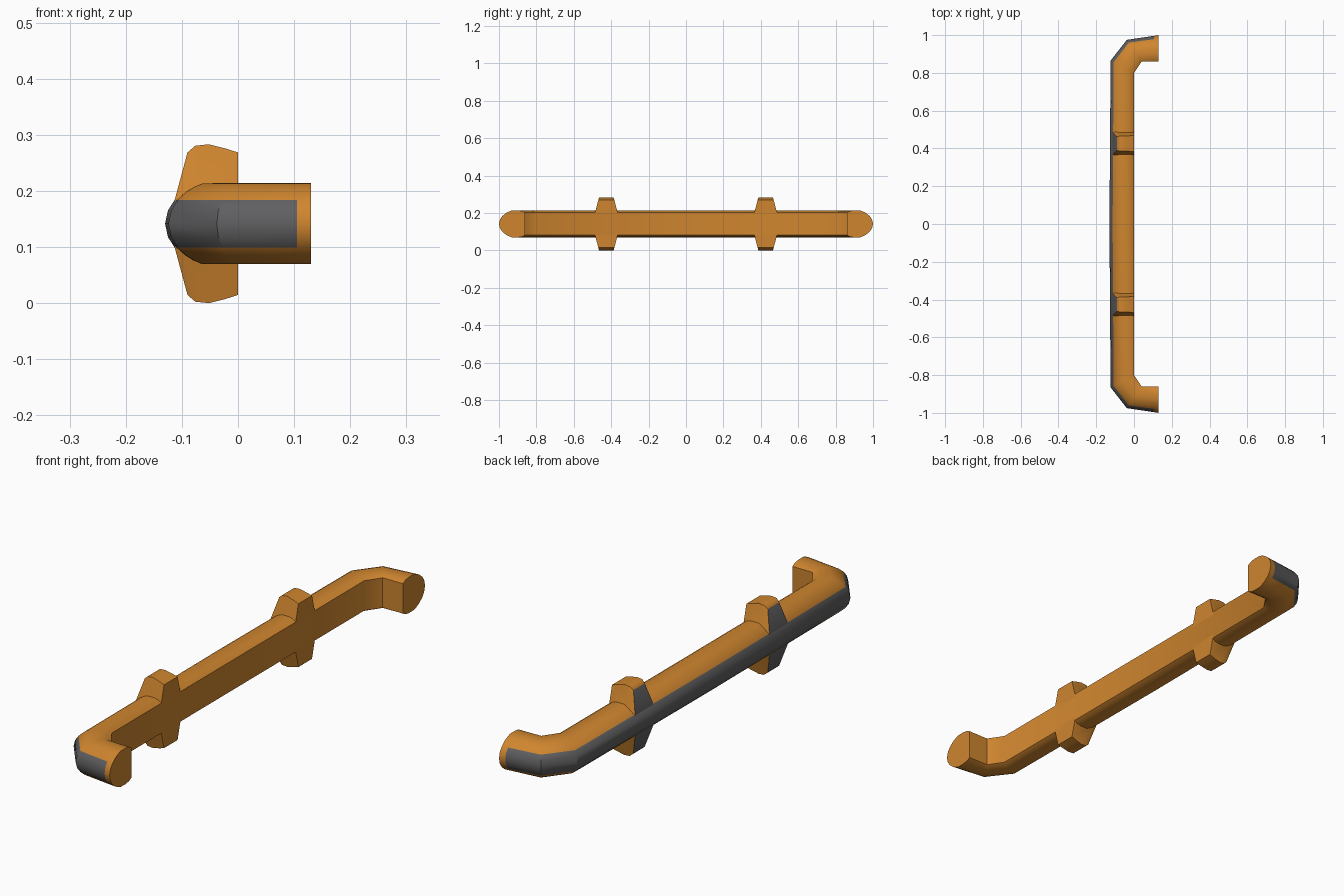
import bpy, bmesh, math

if "Cube" in bpy.data.objects:
    bpy.data.objects.remove(bpy.data.objects["Cube"])

ZC = 0.1415  # mid height of the bumper


def material(name, rgb):
    m = bpy.data.materials.new(name)
    m.diffuse_color = (*rgb, 1)
    m.use_nodes = True
    m.node_tree.nodes["Principled BSDF"].inputs["Base Color"].default_value = m.diffuse_color
    return m


ORANGE = material("orange_paint", (0.62, 0.235, 0.028))
GREY = material("dark_grey_rubber", (0.115, 0.115, 0.12))


def finish(bm, name, angle):
    bmesh.ops.recalc_face_normals(bm, faces=bm.faces)
    me = bpy.data.meshes.new(name)
    bm.to_mesh(me)
    bm.free()
    me.materials.append(ORANGE)
    me.materials.append(GREY)
    ob = bpy.data.objects.new(name, me)
    bpy.context.collection.objects.link(ob)
    bpy.ops.object.select_all(action='DESELECT')
    ob.select_set(True)
    bpy.context.view_layer.objects.active = ob
    bpy.ops.object.shade_smooth_by_angle(angle=math.radians(angle))
    return ob


# Bumper bar: D-shaped section (t from inner to outer side, half height)
half = [(0, .060), (.12, .069), (.28, .0722), (.5, .072), (.62, .066),
        (.74, .057), (.87, .042), (.96, .024)]
section = half + [(1, 0)] + [(t, -h) for t, h in reversed(half)]

# Path stations: inner point, outer point (x, y), one half then mirrored
path = [((.13, .86), (.13, 1.0)), ((.105, .86), (.105, .996)),
        ((.04, .86), (-.038, .975)), ((0, .80), (-.124, .865)),
        ((0, 0), (-.13, 0))]
path += [((a[0], -a[1]), (b[0], -b[1])) for a, b in reversed(path[:-1])]

bm = bmesh.new()
rings = []
for a, b in path:
    rings.append([bm.verts.new((a[0] + (b[0] - a[0]) * t,
                                a[1] + (b[1] - a[1]) * t, ZC + h))
                  for t, h in section])
n = len(section)
for s in range(len(rings) - 1):
    for i in range(n):
        j = (i + 1) % n
        f = bm.faces.new((rings[s][i], rings[s][j],
                          rings[s + 1][j], rings[s + 1][i]))
        # rubber strip on the outer faces, stopping short of both ends
        outer = section[i][0] > .85 and section[j][0] > .85
        if outer and 0 < s < len(rings) - 2:
            f.material_index = 1
for ring in (rings[0], rings[-1]):
    bm.faces.new(ring)
finish(bm, "bumper_bar", 35)


# Overriders: tapered lugs above and below the bar with a rubber front
lug = [(0, .045), (0, .127), (-.022, .134), (-.052, .1415), (-.076, .139),
       (-.090, .127), (-.1135, .040), (-.095, .045)]


def overrider(name, yc):
    bm = bmesh.new()
    for sz in (1, -1):
        sides = []
        for sy in (1, -1):
            vs = []
            for k, (x, h) in enumerate(lug):
                w = .058 - .019 * (h - .07) / .072
                if k in (5, 6):
                    w -= .007
                vs.append(bm.verts.new((x, yc + sy * w, ZC + sz * h)))
            bm.faces.new([vs[k] for k in (0, 1, 2, 3, 4, 7)])
            bm.faces.new([vs[k] for k in (4, 5, 6, 7)])
            sides.append(vs)
        A, B = sides
        for k in range(len(lug)):
            j = (k + 1) % len(lug)
            f = bm.faces.new((A[k], A[j], B[j], B[k]))
            if k == 5:
                f.material_index = 1
    finish(bm, name, 35)


overrider("overrider_left", -.426)
overrider("overrider_right", .426)
